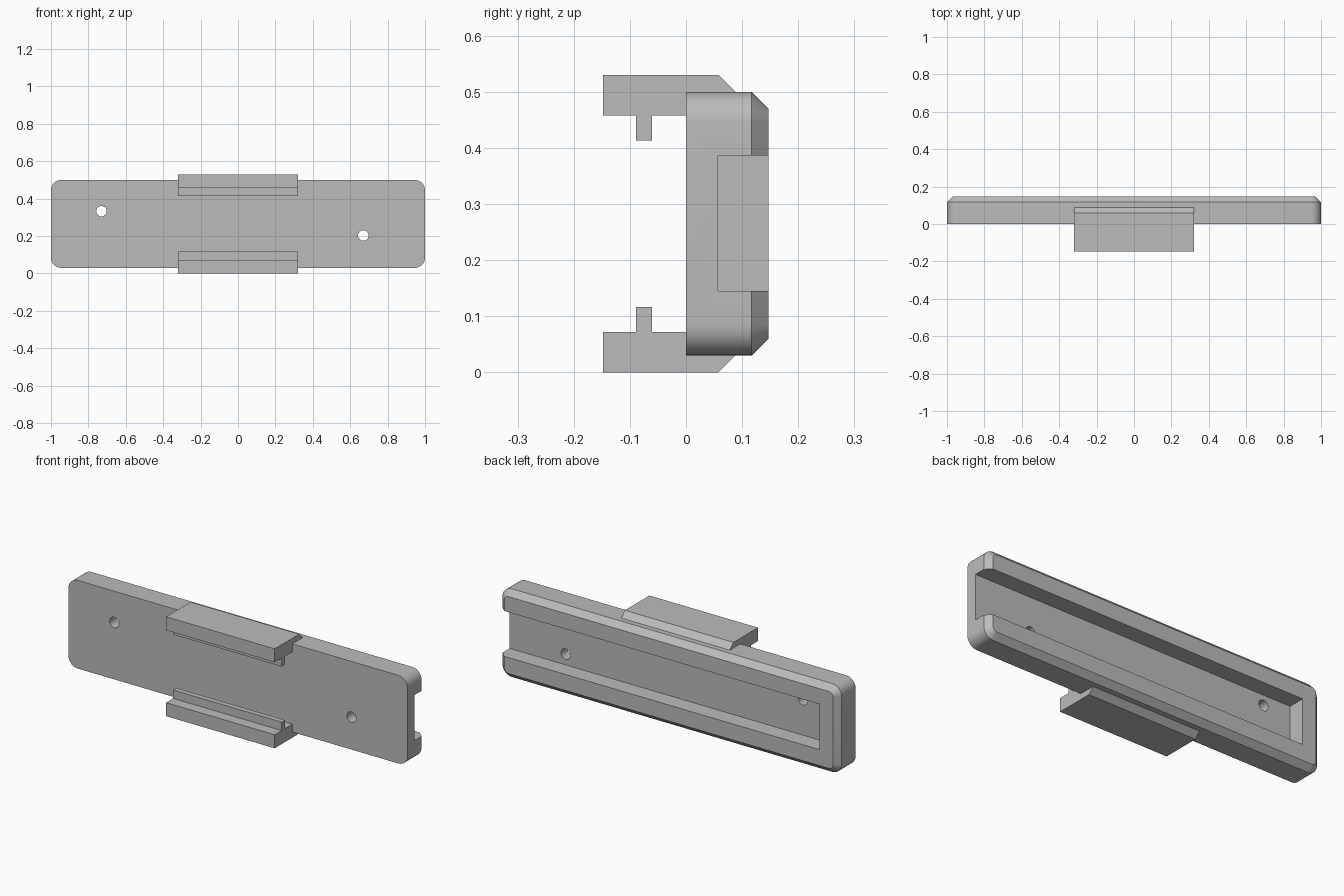
import bpy, bmesh, math
from mathutils import Matrix

cube = bpy.data.objects.get("Cube")
if cube:
    bpy.data.objects.remove(cube, do_unlink=True)

MID = 0.265      # height of the mirror plane
HALF_H = 0.235   # half height of the plate
DEPTH = 0.147

grey = bpy.data.materials.new("plain grey")
grey.use_nodes = True
grey.diffuse_color = (0.5, 0.5, 0.5, 1)
grey.node_tree.nodes["Principled BSDF"].inputs["Base Color"].default_value = (0.5, 0.5, 0.5, 1)


def loft(name, rings):
    """Solid skinned through equal-length rings of points, capped at both ends."""
    bm = bmesh.new()
    loops = [[bm.verts.new(p) for p in ring] for ring in rings]
    n = len(loops[0])
    for a, b in zip(loops, loops[1:]):
        for i in range(n):
            j = (i + 1) % n
            bm.faces.new((a[i], a[j], b[j], b[i]))
    bm.faces.new(loops[0])
    bm.faces.new(loops[-1])
    bmesh.ops.recalc_face_normals(bm, faces=bm.faces)
    mesh = bpy.data.meshes.new(name)
    bm.to_mesh(mesh)
    bm.free()
    mesh.materials.append(grey)
    obj = bpy.data.objects.new(name, mesh)
    bpy.context.collection.objects.link(obj)
    return obj


def rounded_ring(y, inset, radius=0.055, steps=8):
    """Rounded rectangle at depth y, pulled in evenly by inset."""
    cx, cz = 1 - radius, HALF_H - radius
    r = radius - inset
    ring = []
    for k, (sx, sz) in enumerate(((1, 1), (-1, 1), (-1, -1), (1, -1))):
        for s in range(steps + 1):
            a = (k + s / steps) * math.pi / 2
            ring.append((sx * cx + r * math.cos(a), y, MID + sz * cz + r * math.sin(a)))
    return ring


def select_only(obj):
    bpy.ops.object.select_all(action='DESELECT')
    obj.select_set(True)
    bpy.context.view_layer.objects.active = obj


def cut(target, cutter):
    select_only(target)
    mod = target.modifiers.new("cut", 'BOOLEAN')
    mod.operation = 'DIFFERENCE'
    mod.solver = 'EXACT'
    mod.object = cutter
    bpy.ops.object.modifier_apply(modifier=mod.name)
    bpy.data.objects.remove(cutter, do_unlink=True)


# Plate with rounded corners and a chamfered back edge
plate = loft("plate", [rounded_ring(0, 0), rounded_ring(DEPTH - 0.03, 0),
                       rounded_ring(DEPTH, 0.03)])

# Channel in the back, open at the left end
z0, z1 = 0.145, 0.387
cut(plate, loft("channel_cutter", [[(x, 0.057, z0), (x, 0.3, z0), (x, 0.3, z1), (x, 0.057, z1)]
                                   for x in (-0.89, 1.2)]))

# Two screw holes through the channel floor
for hx, hz in ((-0.73, 0.333), (0.67, 0.203)):
    rim = [math.tau * i / 24 for i in range(24)]
    cut(plate, loft("hole_cutter", [[(hx + 0.028 * math.cos(a), y, hz + 0.028 * math.sin(a))
                                     for a in rim] for y in (-0.1, 0.1)]))
select_only(plate)
bpy.ops.object.shade_smooth_by_angle(angle=math.radians(30))

# Toothed clips above and below, mirrored about the middle
profile = [(-0.148, 0.53), (0.058, 0.53), (0.088, 0.5), (0.08, 0.49), (0.01, 0.49),
           (0.01, 0.458), (-0.061, 0.458), (-0.061, 0.413), (-0.089, 0.413),
           (-0.089, 0.458), (-0.148, 0.458)]
for name, flip in (("top_clip", 1), ("bottom_clip", -1)):
    loft(name, [[(x, y, MID + flip * (z - MID)) for y, z in profile] for x in (-0.32, 0.32)])
